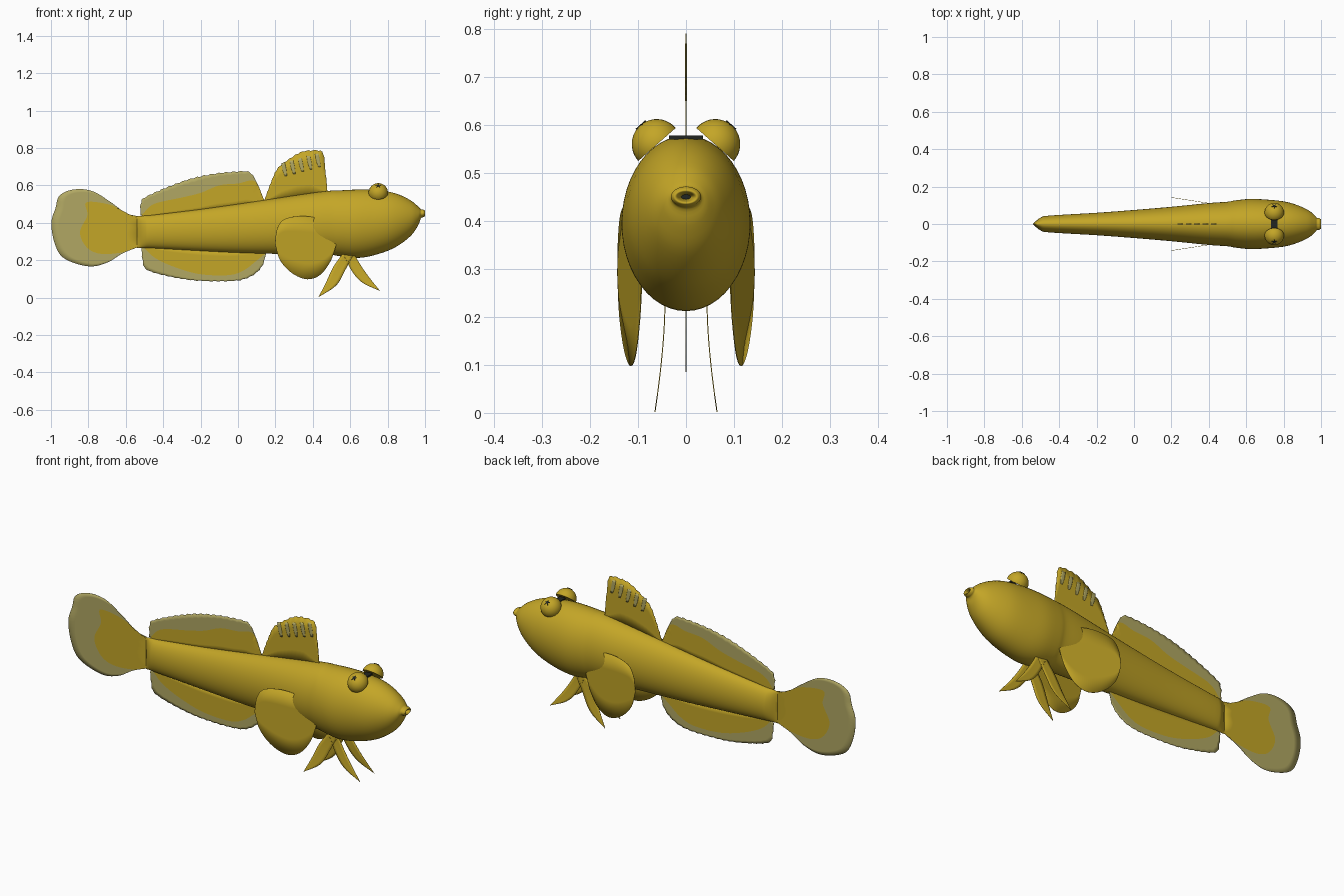
import bpy, bmesh, math
from mathutils import Vector, Matrix

if "Cube" in bpy.data.objects:
    bpy.data.objects.remove(bpy.data.objects["Cube"])


def material(name, rgb):
    m = bpy.data.materials.new(name)
    m.use_nodes = True
    m.diffuse_color = (*rgb, 1)
    m.node_tree.nodes["Principled BSDF"].inputs["Base Color"].default_value = (*rgb, 1)
    return m


GOLD = material("gold skin", (0.55, 0.38, 0.02))
PALE = material("pale fin edge", (0.44, 0.39, 0.125))
DARK = material("dark pupil", (0.015, 0.018, 0.015))


def finish(name, bm, mats, angle=40):
    bmesh.ops.recalc_face_normals(bm, faces=bm.faces)
    mesh = bpy.data.meshes.new(name)
    bm.to_mesh(mesh)
    bm.free()
    for m in mats:
        mesh.materials.append(m)
    for p in mesh.polygons:
        p.use_smooth = True
    mesh.set_sharp_from_angle(angle=math.radians(angle))
    ob = bpy.data.objects.new(name, mesh)
    bpy.context.collection.objects.link(ob)
    return ob


def spline(points, steps=8):
    """Smooth curve through points of any dimension."""
    pts = [Vector(p) for p in points]
    pts = [pts[0] * 2 - pts[1]] + pts + [pts[-1] * 2 - pts[-2]]
    out = []
    for a, b, c, d in zip(pts, pts[1:], pts[2:], pts[3:]):
        for i in range(steps):
            t = i / steps
            out.append(b + (c - a) * (t / 2) + (a * 2 - b * 5 + c * 4 - d) * (t * t / 2)
                       + (b * 3 - a - c * 3 + d) * (t ** 3 / 2))
    return out + [pts[-2]]


def resample(points, n):
    """Even spacing along the smoothed curve."""
    c = spline(points)
    lengths = [0]
    for a, b in zip(c, c[1:]):
        lengths.append(lengths[-1] + (b - a).length)
    out, k = [], 0
    for i in range(n + 1):
        want = lengths[-1] * i / n
        while k < len(c) - 2 and lengths[k + 1] < want:
            k += 1
        span = max(lengths[k + 1] - lengths[k], 1e-6)
        out.append(c[k].lerp(c[k + 1], (want - lengths[k]) / span))
    return out


def fin(name, curves, mats, depth=lambda x, z: 0, n=48, ripple=0, thick=0.002):
    """Thin sheet of bands between successive (x, z) curves, one material per band."""
    rows = [resample(c, n) for c in curves]
    for i, p in enumerate(rows[-1]):
        away = p - rows[-2][i]
        if away.length > 0.02:
            p += away.normalized() * ripple * math.sin(i * 1.9)
    bm = bmesh.new()
    sub = 4
    grid, band = [], []
    for k in range(len(rows) - 1):
        for s in range(sub + (k == len(rows) - 2)):
            line = [a.lerp(b, s / sub) for a, b in zip(rows[k], rows[k + 1])]
            grid.append([bm.verts.new((p.x, depth(p.x, p.y), p.y)) for p in line])
            band.append(k)
    for r in range(len(grid) - 1):
        for i in range(n):
            f = bm.faces.new((grid[r][i], grid[r][i + 1], grid[r + 1][i + 1], grid[r + 1][i]))
            f.material_index = band[r]
    bmesh.ops.remove_doubles(bm, verts=bm.verts, dist=0.0003)
    ob = finish(name, bm, mats)
    mod = ob.modifiers.new("thickness", 'SOLIDIFY')
    mod.thickness = thick
    mod.offset = 0
    return ob


# Body: x, top, bottom, half width, ending in rolled lips and a hollow mouth
stations = [(-.54, .435, .265, .002), (-.5, .438, .266, .034), (-.45, .442, .264, .045),
            (-.2, .472, .25, .06), (0, .5, .24, .075), (.2, .53, .234, .092),
            (.4, .56, .23, .112), (.5, .572, .228, .119), (.54, .573, .222, .126),
            (.62, .577, .212, .134), (.7, .577, .22, .131), (.8, .567, .25, .121),
            (.87, .547, .287, .102), (.93, .515, .337, .075), (.965, .485, .39, .048),
            (.978, .472, .424, .032), (.99, .471, .43, .031), (1, .464, .436, .024),
            (.994, .459, .441, .017), (.97, .455, .445, .01)]
bm = bmesh.new()
rings, SIDES = [], 48
for x, top, low, half in spline(stations, 4):
    ring = []
    for i in range(SIDES):
        a = math.tau * i / SIDES
        ring.append(bm.verts.new((min(x, 1), half * math.cos(a),
                                  (top + low) / 2 + (top - low) / 2 * math.sin(a))))
    rings.append(ring)
for a, b in zip(rings, rings[1:]):
    for i in range(SIDES):
        j = (i + 1) % SIDES
        bm.faces.new((a[i], a[j], b[j], b[i]))
bm.faces.new(rings[0])
throat = bm.faces.new(rings[-1])
throat.material_index = 1
finish("body", bm, [GOLD, DARK], 50)

# Tail fin
fin("tail_fin", [
    [(-.51, .43), (-.51, .27)],
    [(-.54, .434), (-.6, .45), (-.68, .495), (-.81, .51), (-.805, .44), (-.845, .35),
     (-.81, .27), (-.74, .235), (-.63, .24), (-.54, .27)],
    [(-.54, .436), (-.6, .452), (-.68, .51), (-.78, .57), (-.88, .578), (-.955, .545),
     (-.975, .48), (-.998, .4), (-.98, .29), (-.93, .21), (-.8, .167), (-.7, .187),
     (-.62, .235), (-.54, .268)]], [GOLD, PALE], n=72)

# Long rear back fin and belly fin
fin("rear_dorsal_fin", [
    [(-.51, .425), (-.2, .46), (.14, .505)],
    [(-.515, .44), (-.45, .5), (-.3, .535), (-.2, .56), (-.1, .6), (0, .61), (.09, .622),
     (.14, .52)],
    [(-.522, .44), (-.52, .5), (-.49, .54), (-.3, .62), (-.15, .658), (0, .674), (.065, .668),
     (.1, .615), (.14, .522)]], [GOLD, PALE], n=72, ripple=.003)
fin("anal_fin", [
    [(-.51, .275), (-.2, .26), (.15, .245)],
    [(-.5, .265), (-.44, .21), (-.33, .16), (-.2, .125), (-.05, .12), (.03, .145),
     (.09, .19), (.145, .235)],
    [(-.515, .265), (-.51, .2), (-.48, .145), (-.3, .1), (-.15, .088), (0, .092),
     (.08, .12), (.13, .17), (.15, .235)]], [GOLD, PALE], n=72, ripple=.002)

# Tall front back fin with pale streaks
fin("front_dorsal_fin", [
    [(.14, .51), (.3, .535), (.48, .56)],
    [(.14, .52), (.19, .65), (.22, .7), (.28, .745), (.33, .775), (.38, .786), (.45, .779),
     (.465, .7), (.478, .57)]], [GOLD], n=60, ripple=.003)
for i in range(5):
    x, z = .25 + .045 * i, .65 + .012 * i
    fin(f"dorsal_streak_{i + 1}", [
        [(x, z), (x - .012, z + .035), (x - .018, z + .07)],
        [(x + .012, z), (x + .008, z + .035), (x, z + .072)]], [PALE], n=6, thick=.005)

# Paired parts on both sides of the body
for side, s in (("near", -1), ("far", 1)):
    # Rounded chest fin, flaring out towards the rear
    fin(f"{side}_pectoral_fin", [
        [(.197, .29), (.21, .37), (.25, .42), (.35, .436), (.45, .415), (.51, .36), (.525, .28)],
        [(.197, .29), (.225, .2), (.29, .13), (.37, .098), (.44, .122), (.495, .195),
         (.525, .28)]], [GOLD], depth=lambda x, z: s * (.142 - .155 * (x - .2)))

    # Forked pelvic fin
    def sweep(x, z):
        return s * (.044 + .021 * max(0, 1 - z / .22) ** 1.6)
    fin(f"{side}_pelvic_rear_lobe", [
        [(.56, .235), (.51, .165), (.47, .08), (.43, .002)],
        [(.62, .235), (.575, .15), (.525, .065), (.43, .002)]], [GOLD], sweep, n=20)
    fin(f"{side}_pelvic_front_lobe", [
        [(.56, .235), (.61, .14), (.665, .08), (.76, .035)],
        [(.62, .235), (.655, .175), (.7, .11), (.76, .035)]], [GOLD], sweep, n=20)

    # Domed eye, cut flat on its inner side
    centre = Vector((.75, s * .061, .56))
    facing = Vector((0, s * .66, .75)).to_track_quat('Z', 'Y').to_matrix().to_4x4()
    bm = bmesh.new()
    bmesh.ops.create_uvsphere(bm, u_segments=32, v_segments=20, radius=.052)
    cut = bmesh.ops.bisect_plane(bm, geom=bm.verts[:] + bm.edges[:] + bm.faces[:],
                                 plane_co=(0, 0, -.001), plane_no=(0, 0, 1), clear_inner=True)
    edges = [e for e in cut["geom_cut"] if isinstance(e, bmesh.types.BMEdge)]
    bmesh.ops.holes_fill(bm, edges=edges)
    bm.transform(Matrix.Translation(centre) @ facing)
    finish(f"{side}_eye", bm, [GOLD])

    # Star pupil
    look = Vector((0, s * .66, .75)).to_track_quat('Z', 'Y').to_matrix().to_4x4()
    bm = bmesh.new()
    tips = []
    for i in range(10):
        r, a = (.015, .006)[i % 2], math.tau * i / 10
        tips.append(bm.verts.new((r * math.sin(a), r * math.cos(a), .0495)))
    face = bm.faces.new(tips)
    up = bmesh.ops.extrude_face_region(bm, geom=[face])["geom"]
    bmesh.ops.translate(bm, vec=(0, 0, .0035), verts=[v for v in up if isinstance(v, bmesh.types.BMVert)])
    bm.transform(Matrix.Translation(centre) @ look)
    finish(f"{side}_pupil", bm, [DARK])

# Dark band across the head between the eyes
bm = bmesh.new()
bmesh.ops.create_cube(bm, size=1)
bm.transform(Matrix.Translation((.75, 0, .574)) @ Matrix.Diagonal((.035, .07, .008, 1)))
finish("brow_band", bm, [DARK])
